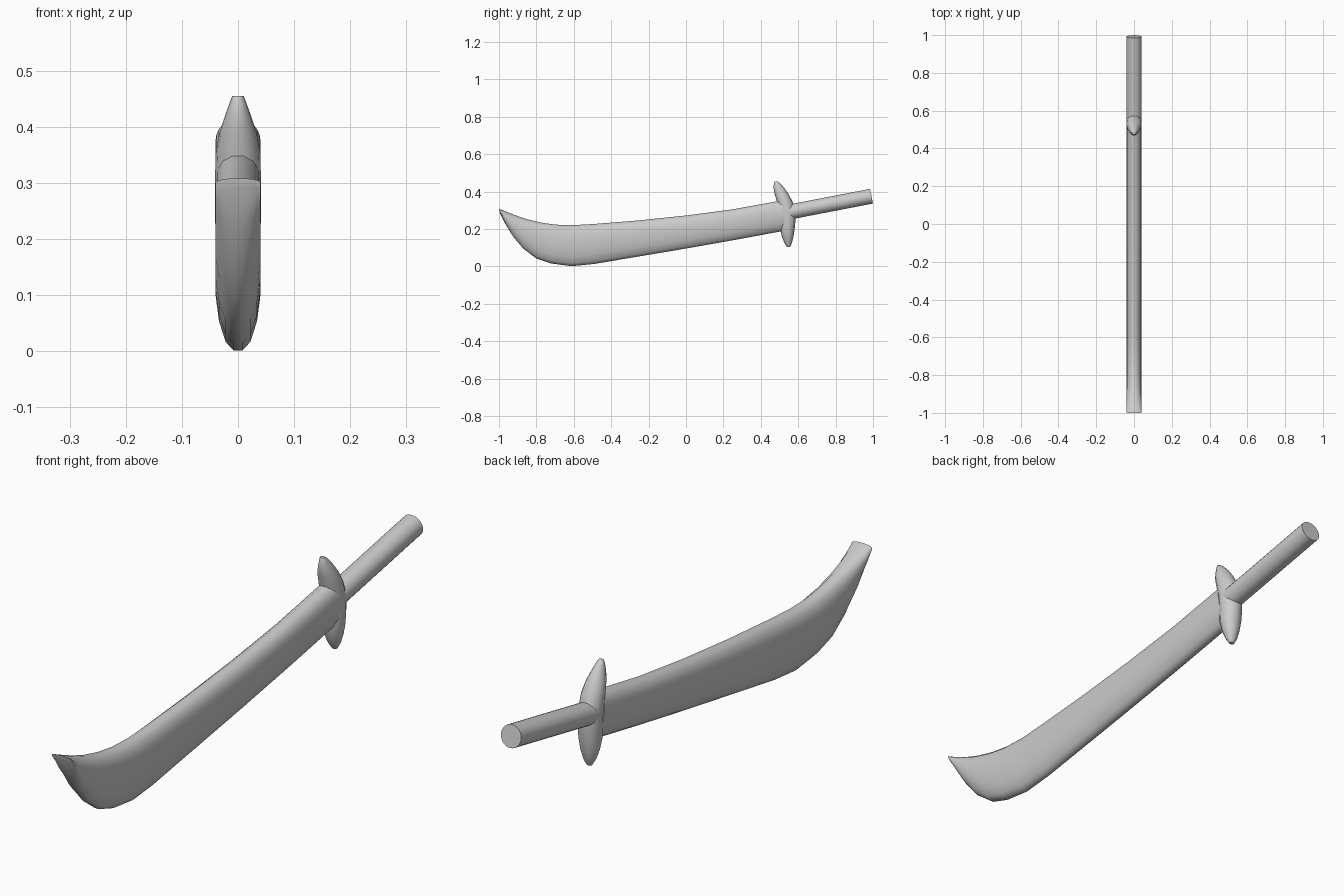
import bpy, bmesh, math
from mathutils import Vector

cube = bpy.data.objects.get("Cube")
if cube:
    bpy.data.objects.remove(cube)

grey = bpy.data.materials.new("plain grey")
grey.use_nodes = True
COLOUR = (0.6, 0.6, 0.6, 1)
grey.diffuse_color = COLOUR
grey.node_tree.nodes["Principled BSDF"].inputs["Base Color"].default_value = COLOUR


def loft(name, rings, angle=50):
    """Skin a list of equal-length point rings and cap both ends."""
    bm = bmesh.new()
    loops = [[bm.verts.new(p) for p in ring] for ring in rings]
    n = len(loops[0])
    for a, b in zip(loops, loops[1:]):
        for i in range(n):
            j = (i + 1) % n
            bm.faces.new((a[i], a[j], b[j], b[i]))
    bm.faces.new(loops[0])
    bm.faces.new(loops[-1])
    bmesh.ops.recalc_face_normals(bm, faces=bm.faces)
    mesh = bpy.data.meshes.new(name)
    bm.to_mesh(mesh)
    bm.free()
    mesh.materials.append(grey)
    obj = bpy.data.objects.new(name, mesh)
    bpy.context.collection.objects.link(obj)
    bpy.ops.object.select_all(action='DESELECT')
    obj.select_set(True)
    bpy.context.view_layer.objects.active = obj
    bpy.ops.object.shade_smooth_by_angle(angle=math.radians(angle))
    return obj


# Blade: rounded section stretched between the spine and the cutting edge
half = [(0.010, 0), (0.027, 0.07), (0.037, 0.19), (0.040, 0.35), (0.040, 0.55),
        (0.034, 0.76), (0.022, 0.93), (0.008, 1)]
section = half + [(-x, t) for x, t in reversed(half)]
stations = [  # spine y, spine z, edge y, edge z
    (-1.0, 0.308, -0.995, 0.285), (-0.97, 0.296, -0.965, 0.225),
    (-0.92, 0.276, -0.925, 0.16), (-0.86, 0.255, -0.87, 0.095),
    (-0.78, 0.235, -0.80, 0.042), (-0.70, 0.223, -0.72, 0.015),
    (-0.61, 0.220, -0.61, 0.001), (-0.50, 0.226, -0.49, 0.013),
    (-0.25, 0.246, -0.24, 0.055), (0.0, 0.272, 0.01, 0.097),
    (0.25, 0.305, 0.27, 0.143), (0.51, 0.352, 0.54, 0.193)]
blade = []
for ys, zs, ye, ze in stations:
    spine, edge = Vector((0, ys, zs)), Vector((0, ye, ze))
    blade.append([spine.lerp(edge, t) + Vector((x, 0, 0)) for x, t in section])
loft("blade", blade)

# Guard: leaf-shaped crosspiece swept from the lower to the upper point
guard = []
for z, front, back, width in [
        (0.104, 0.540, 0.556, 0.010), (0.125, 0.526, 0.566, 0.022),
        (0.16, 0.512, 0.575, 0.033), (0.20, 0.503, 0.581, 0.040),
        (0.25, 0.500, 0.586, 0.041), (0.30, 0.495, 0.584, 0.041),
        (0.35, 0.485, 0.568, 0.040), (0.39, 0.473, 0.546, 0.033),
        (0.42, 0.468, 0.525, 0.023), (0.445, 0.470, 0.502, 0.014),
        (0.455, 0.474, 0.488, 0.010)]:
    mid, depth = (front + back) / 2, (back - front) / 2
    guard.append([(width * math.cos(a), mid + depth * math.sin(a), z)
                  for a in (math.tau * i / 16 for i in range(16))])
loft("guard", guard)

# Handle: straight round grip tilted along the sword
start, end, radius = Vector((0, 0.54, 0.288)), Vector((0, 0.992, 0.375)), 0.04
up = Vector((1, 0, 0)).cross(end - start).normalized()
circle = [Vector((radius * math.cos(a), 0, 0)) + up * radius * math.sin(a)
          for a in (math.tau * i / 24 for i in range(24))]
loft("handle", [[c + p for p in circle] for c in (start, end)])
